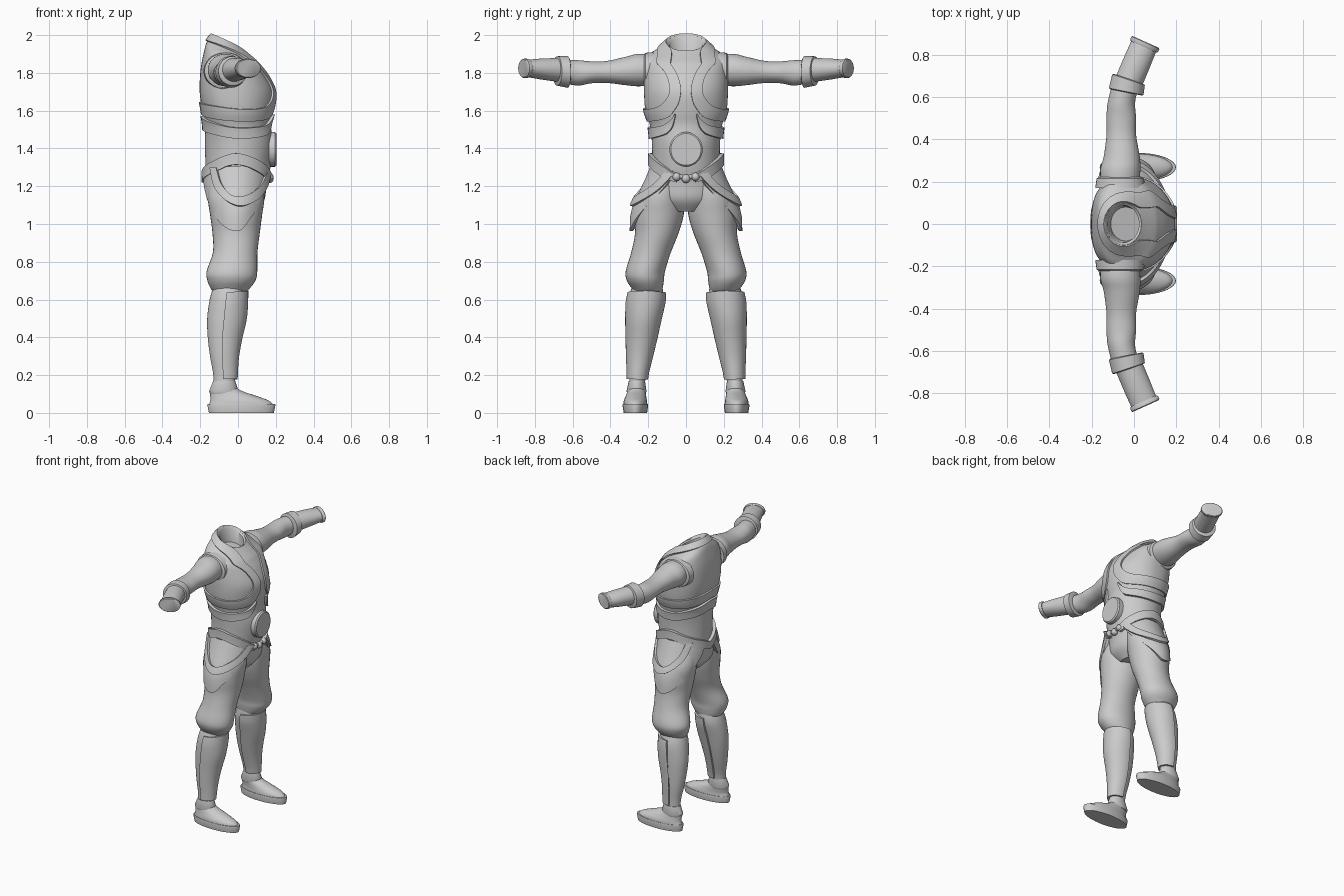
import bpy, bmesh, math
from mathutils import Vector

grey = bpy.data.materials.new("plain grey")
grey.diffuse_color = (0.6, 0.6, 0.6, 1)


def curve(keys, t):
    """Smooth interpolation of rows; t runs over the row index."""
    i = min(max(int(t), 0), len(keys) - 2)
    f = t - i
    p = [keys[min(max(j, 0), len(keys) - 1)] for j in (i - 1, i, i + 1, i + 2)]
    out = []
    for a, b, c, d in zip(*p):
        m, n = (c - a) / 2, (d - b) / 2
        out.append((2*f**3 - 3*f**2 + 1)*b + (f**3 - 2*f**2 + f)*m
                   + (3*f**2 - 2*f**3)*c + (f**3 - f**2)*n)
    return out


def at_height(keys, h):
    """Row of a key list (first column descending) at height h."""
    for i in range(len(keys) - 1):
        if h >= keys[i + 1][0] or i == len(keys) - 2:
            a, b = keys[i], keys[i + 1]
            f = min(max((h - a[0]) / (b[0] - a[0]), 0), 1)
            return curve(keys, i + f)


def section(row, deg):
    """Point on a section: height, centre x/y, radii, tilt, back exponent."""
    h, cx, cy, rx, ry = row[:5]
    tilt = row[5] if len(row) > 5 else 0
    n = row[6] if len(row) > 6 and math.cos(math.radians(deg)) < 0 else 2
    c, s = math.cos(math.radians(deg)), math.sin(math.radians(deg))
    x = rx * math.copysign(abs(c) ** (2 / n), c)
    y = ry * math.copysign(abs(s) ** (2 / n), s)
    return Vector((cx + x, cy + y, h - tilt * x))


def build(name, rings, side=1, caps=(True, True), angle=40):
    bm = bmesh.new()
    vs = [[bm.verts.new((p[0], p[1] * side, p[2])) for p in r] for r in rings]
    k = len(vs[0])
    for a, b in zip(vs, vs[1:]):
        for j in range(k):
            bm.faces.new((a[j], a[(j + 1) % k], b[(j + 1) % k], b[j]))
    for on, r in zip(caps, (vs[0], vs[-1])):
        if on:
            bm.faces.new(r)
    bmesh.ops.recalc_face_normals(bm, faces=bm.faces)
    me = bpy.data.meshes.new(name)
    bm.to_mesh(me)
    bm.free()
    me.materials.append(grey)
    ob = bpy.data.objects.new(name, me)
    bpy.context.collection.objects.link(ob)
    finish(ob, angle)


def finish(ob, angle=40):
    bpy.ops.object.select_all(action='DESELECT')
    ob.select_set(True)
    bpy.context.view_layer.objects.active = ob
    bpy.ops.object.shade_smooth_by_angle(angle=math.radians(angle))


def loft(name, keys, side=1, steps=5, seg=36, lateral=False, caps=(True, True)):
    rings = []
    for i in range((len(keys) - 1) * steps + 1):
        row = curve(keys, i / steps)
        ring = [section(row, 360 * j / seg) for j in range(seg)]
        if lateral:
            ring = [(p.x, p.z, p.y) for p in ring]
        rings.append(ring)
    build(name, rings, side, caps)


def plate(name, keys, top, low, side=1, d=0.016, steps=6, nv=5):
    """Raised strip lying on a lofted surface between two (angle, height) edges."""
    def surf(a, h, off):
        p = section(at_height(keys, h), a)
        da = section(at_height(keys, h), a + 1) - section(at_height(keys, h), a - 1)
        dh = section(at_height(keys, h + .004), a) - section(at_height(keys, h - .004), a)
        n = da.cross(dh)
        return p + n.normalized() * off if n.length > 1e-9 else p
    rings = []
    for i in range((len(top) - 1) * steps + 1):
        t, b = curve(top, i / steps), curve(low, i / steps)
        line = [(t[0] + (b[0]-t[0])*j/nv, t[1] + (b[1]-t[1])*j/nv) for j in range(nv + 1)]
        rings.append([surf(a, h, d) for a, h in line]
                     + [surf(a, h, -0.008) for a, h in reversed(line)])
    build(name, rings, side)


# Torso with sloping neckline
torso = [(1.96, -.05, 0, .085, .10, .5, 2), (1.915, -.035, 0, .13, .15, .38, 2.2),
         (1.875, -.03, 0, .15, .208, .25, 2.6), (1.80, -.02, 0, .178, .22, .1, 2.8),
         (1.70, -.005, 0, .198, .222, 0, 2.6), (1.60, .0, 0, .188, .215, 0, 2.4),
         (1.52, .0, 0, .175, .19, 0, 2.2), (1.42, .005, 0, .18, .18, 0, 2),
         (1.30, .0, 0, .172, .18, 0, 2), (1.22, -.01, 0, .162, .195, 0, 2),
         (1.13, -.012, 0, .152, .19, 0, 2), (1.065, -.01, 0, .10, .10, 0, 2)]
loft("torso", torso, seg=64, caps=(False, True))
loft("neck_hollow", [(1.96, -.05, 0, .085, .10, .5), (1.95, -.05, 0, .074, .088, .5),
                     (1.87, -.04, 0, .07, .08, .4)], steps=1, caps=(False, True))

# Front disc and hanging beads
loft("belly_disc", [(.165, 0, 1.395, .088, .092), (.195, 0, 1.395, .088, .092),
                    (.203, 0, 1.395, .08, .084)], steps=1)
disc = bpy.data.objects["belly_disc"]
for v in disc.data.vertices:
    v.co = (v.co.z, v.co.x, v.co.y)
for y, z, r in ((-.05, 1.25, .022), (0, 1.24, .023), (.05, 1.25, .022),
                (-.025, 1.25, .013), (.025, 1.25, .013)):
    bpy.ops.mesh.primitive_uv_sphere_add(segments=16, ring_count=10, radius=r,
                                         location=(.166, y, z))
    bead = bpy.context.object
    bead.name = "belt_bead"
    bead.data.materials.append(grey)
    finish(bead, 60)

# Leg sections
pants = [(1.28, -.01, .09, .135, .085), (1.15, -.01, .13, .15, .12),
         (1.05, -.01, .142, .138, .13), (.95, -.01, .155, .125, .115),
         (.85, -.015, .185, .118, .105), (.75, -.032, .215, .134, .104),
         (.70, -.035, .215, .127, .098), (.655, -.042, .205, .10, .08),
         (.63, -.045, .205, .07, .07)]
shin = [(.67, -.045, .205, .085, .08), (.60, -.055, .212, .095, .092),
        (.50, -.065, .225, .098, .083), (.40, -.075, .235, .085, .071),
        (.30, -.078, .246, .07, .058), (.20, -.073, .256, .058, .044),
        (.10, -.073, .262, .055, .04)]
hips = [(1.30, -.008, 0, .168, .18), (1.20, -.008, 0, .172, .222),
        (1.10, -.008, 0, .165, .272), (1.02, -.01, 0, .155, .288), (.95, -.01, 0, .15, .288)]
arm = [(.15, -.065, 1.815, .085, .08), (.25, -.065, 1.815, .095, .086),
       (.32, -.058, 1.81, .085, .075), (.42, -.06, 1.805, .07, .058),
       (.50, -.06, 1.803, .07, .058), (.57, -.06, 1.80, .065, .067),
       (.64, -.045, 1.805, .06, .062, .25)]
arm = [r if len(r) > 5 else r + (0,) for r in arm]

for s in (1, -1):
    # Collar that runs down the chest and around under the arms
    plate("collar_band", torso,
          [(180, 1.958), (100, 1.958), (60, 1.955), (35, 1.93), (15, 1.83), (8, 1.75),
           (7, 1.69), (13, 1.62), (32, 1.56), (80, 1.545), (130, 1.56), (180, 1.585)],
          [(180, 1.918), (100, 1.918), (70, 1.91), (52, 1.885), (33, 1.83), (24, 1.76),
           (23, 1.69), (33, 1.64), (50, 1.615), (85, 1.61), (130, 1.63), (180, 1.65)],
          s, d=.011)
    # Waist band with a pointed front tip, and belt dipping front and back
    plate("waist_band", torso,
          [(16, 1.585), (24, 1.55), (42, 1.52), (90, 1.51), (135, 1.54), (180, 1.575)],
          [(15, 1.575), (24, 1.50), (42, 1.465), (90, 1.45), (135, 1.475), (180, 1.50)],
          s, d=.016)
    plate("belt", torso,
          [(14, 1.268), (28, 1.29), (60, 1.345), (95, 1.375), (130, 1.34), (180, 1.275)],
          [(14, 1.225), (28, 1.24), (60, 1.285), (95, 1.315), (130, 1.275), (180, 1.22)],
          s, d=.022)
    # Hip flap and the raised hem on it
    plate("hip_flap", hips,
          [(22, 1.275), (45, 1.29), (75, 1.30), (95, 1.30), (125, 1.30), (150, 1.28), (165, 1.26)],
          [(22, 1.24), (45, 1.11), (75, .99), (95, .97), (125, 1.02), (150, 1.13), (165, 1.23)],
          s, d=.01)
    plate("flap_hem", hips,
          [(28, 1.28), (52, 1.19), (78, 1.14), (98, 1.145), (115, 1.21), (125, 1.29)],
          [(20, 1.25), (45, 1.15), (75, 1.095), (100, 1.105), (125, 1.18), (138, 1.29)],
          s, d=.024)
    # Legs, shin guard, ankle cuff, shoe
    loft("trouser_leg", pants, s)
    loft("lower_leg", shin, s)
    plate("shin_guard", shin, [(a, .64 - abs(a) / 9000) for a in (-95, -50, 0, 50, 95)],
          [(a, .18) for a in (-95, -50, 0, 50, 95)], s, d=.014, nv=14)
    loft("ankle_cuff", [(.17, -.073, .26, .058, .043), (.115, -.075, .262, .078, .053),
                        (.10, -.075, .262, .072, .048)], s, steps=1)
    loft("shoe_sole", [(.048, .018, .268, .178, .066), (.04, .018, .268, .18, .068),
                       (0, .018, .268, .172, .062)], s, steps=1)
    loft("shoe_upper", [(.14, -.075, .262, .06, .043), (.115, -.062, .262, .085, .048),
                        (.09, -.025, .265, .122, .054), (.065, .008, .268, .155, .061),
                        (.04, .016, .268, .172, .064)], s)
    # Arm, armhole trim, elbow cuff, bracer with end rim
    loft("upper_arm", arm, s, lateral=True)
    loft("armhole_trim", [(.17, -.065, 1.81, .118, .10), (.215, -.065, 1.81, .112, .096),
                          (.222, -.065, 1.81, .10, .088)], s, steps=1, lateral=True)
    loft("elbow_cuff", [(.622, -.037, 1.805, .072, .076, .2), (.626, -.037, 1.805, .082, .084, .2),
                        (.682, -.026, 1.81, .077, .078, .33), (.687, -.026, 1.81, .066, .068, .33)],
         s, steps=1, lateral=True)
    loft("bracer", [(.66, -.03, 1.815, .062, .064, .35), (.76, .012, 1.82, .06, .056, .45),
                    (.845, .048, 1.824, .058, .045, .45)], s, lateral=True)
    loft("bracer_rim", [(.838, .046, 1.824, .062, .048, .45), (.843, .048, 1.824, .066, .051, .45),
                        (.857, .054, 1.824, .066, .051, .45), (.861, .055, 1.824, .061, .047, .45)],
         s, steps=1, lateral=True)
